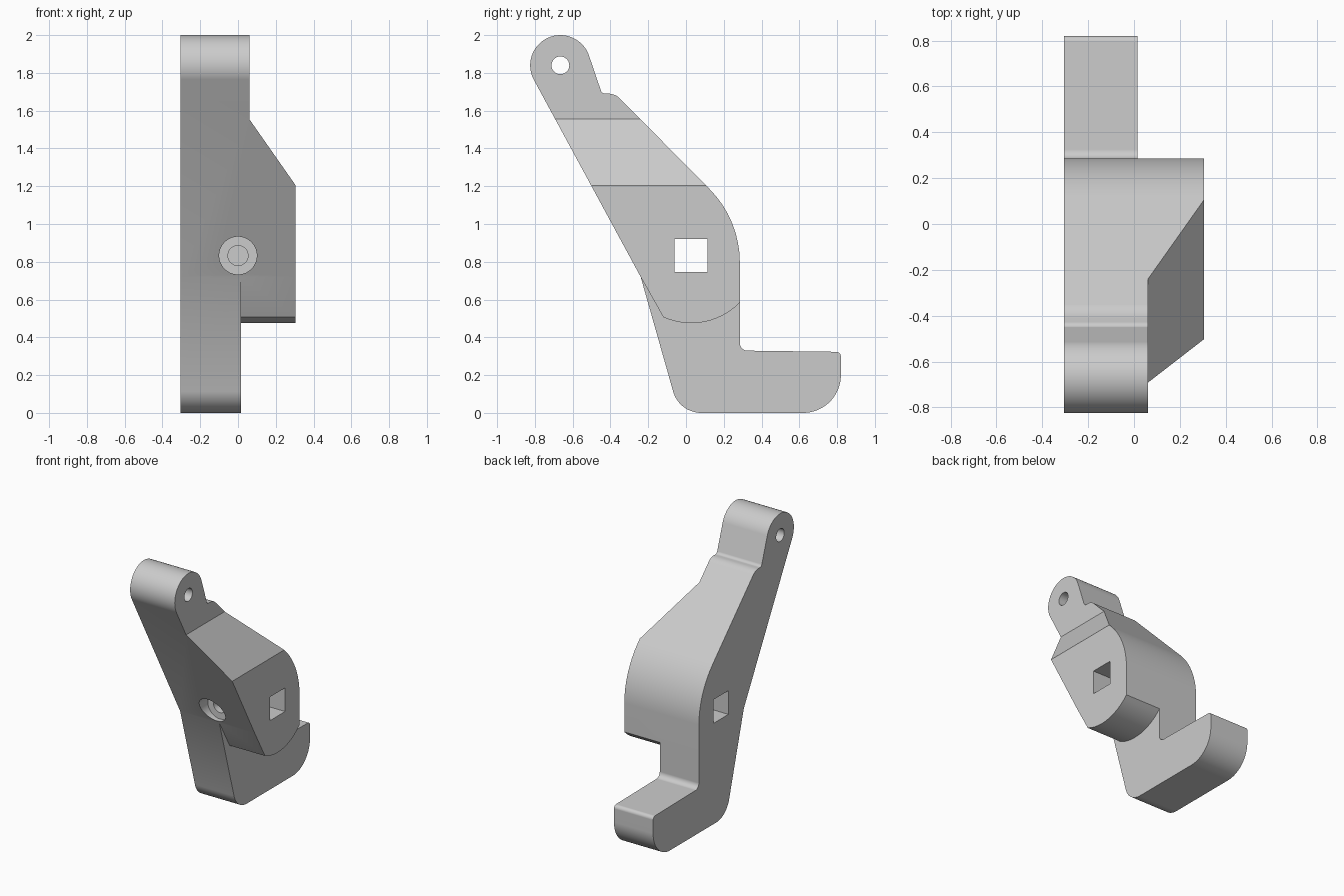
import bpy, bmesh
from math import cos, sin, tan, radians, ceil
from mathutils import Vector

if "Cube" in bpy.data.objects:
    bpy.data.objects.remove(bpy.data.objects["Cube"])

grey = bpy.data.materials.new("plain grey")
grey.use_nodes = True
grey.diffuse_color = (0.6, 0.6, 0.6, 1)
grey.node_tree.nodes["Principled BSDF"].inputs["Base Color"].default_value = grey.diffuse_color


def arc(centre, radius, start, end, step=6):
    """Points on an arc, angles in degrees."""
    n = max(2, ceil(abs(end - start) / step))
    angles = [radians(start + (end - start) * i / n) for i in range(n + 1)]
    return [(centre[0] + radius * cos(a), centre[1] + radius * sin(a)) for a in angles]


def fillet(before, corner, after, radius):
    """Rounded corner tangent to both of its edges."""
    c = Vector(corner)
    u, v = (Vector(before) - c).normalized(), (Vector(after) - c).normalized()
    half = u.angle(v) / 2
    centre = c + (u + v).normalized() * (radius / sin(half))
    a = c + u * (radius / tan(half)) - centre
    b = c + v * (radius / tan(half)) - centre
    n = max(4, ceil(a.angle(b) / radians(6)))
    total = a.angle(b)
    return [tuple(centre + (a * sin(total * (1 - i / n)) + b * sin(total * i / n)) / sin(total))
            for i in range(n + 1)]


def prism(name, outline, low, high, axis):
    """Extrude an outline along x (outline is y, z) or along y (outline is x, z)."""
    bm = bmesh.new()
    place = (lambda p, d: (d, *p)) if axis == "x" else (lambda p, d: (p[0], d, p[1]))
    face = bm.faces.new([bm.verts.new(place(p, low)) for p in outline])
    moved = bmesh.ops.extrude_face_region(bm, geom=[face])["geom"]
    shift = Vector(place((0, 0), high - low))
    bmesh.ops.translate(bm, vec=shift, verts=[g for g in moved if isinstance(g, bmesh.types.BMVert)])
    bmesh.ops.recalc_face_normals(bm, faces=bm.faces)
    mesh = bpy.data.meshes.new(name)
    bm.to_mesh(mesh)
    bm.free()
    mesh.materials.append(grey)
    obj = bpy.data.objects.new(name, mesh)
    bpy.context.collection.objects.link(obj)
    return obj


# Side outline: corners with their radii, then the round eye at the top
corners = [((-0.24, 0.72), 0), ((-0.036, 0), 0.155), ((0.82, 0), 0.2), ((0.82, 0.323), 0.025),
           ((0.285, 0.33), 0.04), ((0.285, 1.023), 0.55), ((-0.375, 1.69), 0.085),
           ((-0.445, 1.69), 0.025)]
eye_centre = (-0.665, 1.84)
eye = arc(eye_centre, 0.16, 19.3, 208.4)
ring = [c for c, r in corners] + [eye[0]]
outline = []
for i, (corner, radius) in enumerate(corners):
    outline += fillet(ring[i - 1], corner, ring[i + 1], radius) if radius else [corner]
outline += eye
lever = prism("lever_body", outline, -0.305, 0.305, "x")

# Material beside the leg and toe, leaving the rounded hub underside
hub_centre = (0.0275, 0.833)
below_hub = [(-0.6, 0.72), (-0.24, 0.72)] + arc(hub_centre, 0.358, 245.7, 316)
below_hub += [(1, 0.58), (1, -0.2), (-0.6, -0.2)]
# Sloped shoulder between the wide hub and the narrow upper arm
shoulder = [(0.06, 2.2), (0.06, 1.555), (0.34, 1.155), (0.6, 1.155), (0.6, 2.2)]
# Square shaft opening
half = 0.0875
square = [(hub_centre[0] + sy * half, hub_centre[1] + sz * half)
          for sy, sz in ((-1, -1), (1, -1), (1, 1), (-1, 1))]


def circle(centre, radius):
    return arc(centre, radius, 0, 360)[:-1]


bolt = (0, 0.833)
cutters = [
    prism("leg_relief", below_hub, 0.015, 0.6, "x"),
    prism("shoulder_cut", shoulder, -1.2, 1.2, "y"),
    prism("eye_hole", circle(eye_centre, 0.047), -0.6, 0.6, "x"),
    prism("shaft_hole", square, -0.6, 0.6, "x"),
    prism("bolt_recess", circle(bolt, 0.1), -0.7, -0.21, "y"),
    prism("bolt_hole", circle(bolt, 0.053), -0.7, 0.02, "y"),
]

bpy.ops.object.select_all(action="DESELECT")
bpy.context.view_layer.objects.active = lever
lever.select_set(True)
for cutter in cutters:
    cutter.hide_render = True
    mod = lever.modifiers.new(cutter.name, "BOOLEAN")
    mod.operation, mod.solver, mod.object = "DIFFERENCE", "EXACT", cutter
    bpy.ops.object.modifier_apply(modifier=mod.name)
    bpy.data.objects.remove(cutter)

# Smooth rounds, crisp edges, flat large faces
bpy.ops.object.shade_smooth_by_angle(angle=radians(25))
weighted = lever.modifiers.new("flat_faces", "WEIGHTED_NORMAL")
weighted.keep_sharp = True
